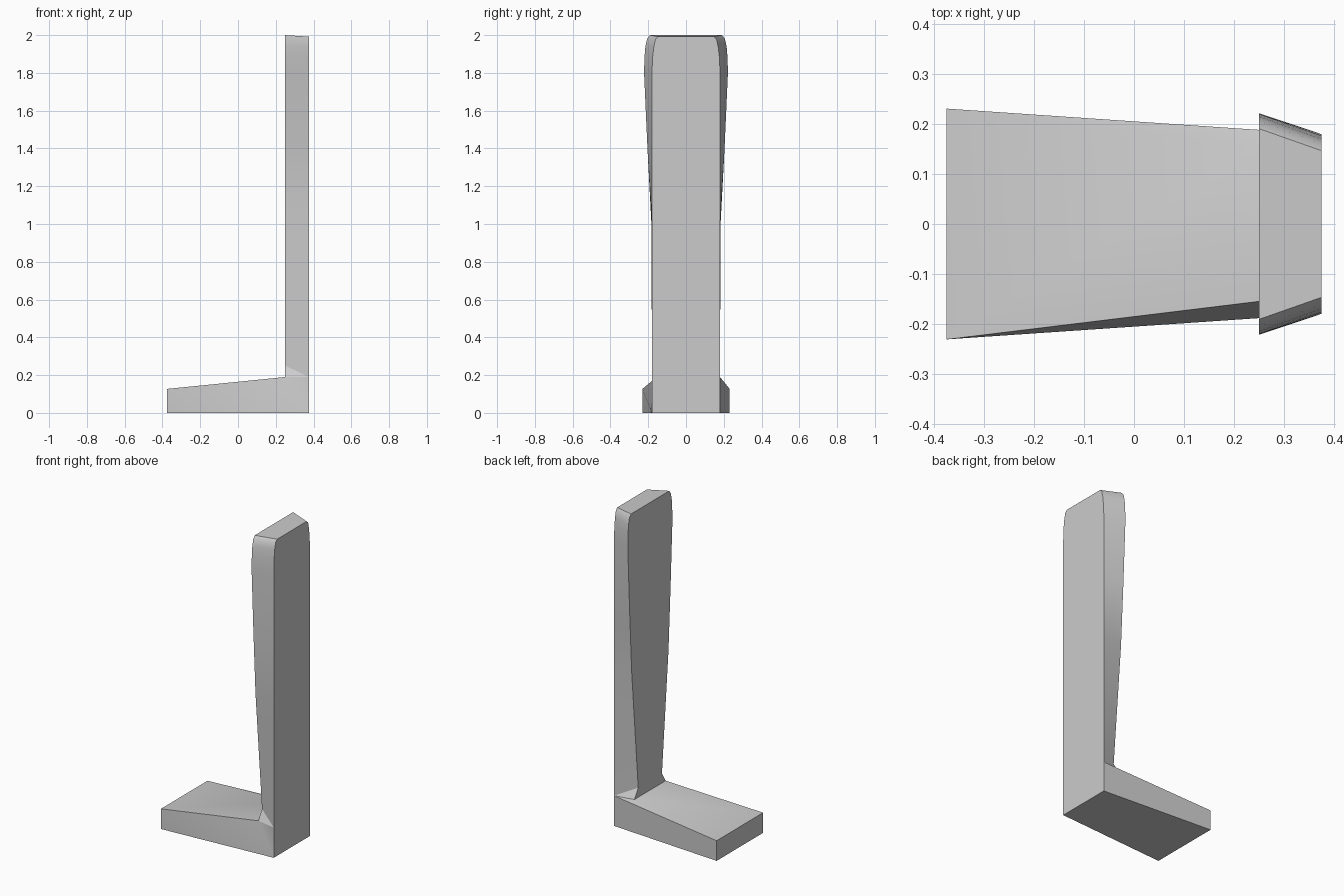
import bpy
import bmesh
import math

cube = bpy.data.objects.get("Cube")
if cube:
    bpy.data.objects.remove(cube, do_unlink=True)

# One plain colour
grey = bpy.data.materials.new("light grey")
grey.use_nodes = True
colour = (0.6, 0.6, 0.6, 1)
grey.diffuse_color = colour
grey.node_tree.nodes["Principled BSDF"].inputs["Base Color"].default_value = colour

END, INNER, OUTER = -0.375, 0.25, 0.375

# Upright: height, half-width of outer face, half-width of inner face
ROWS = [
    (1.0, 0.18, 0.183),
    (1.4, 0.18, 0.204),
    (1.8, 0.18, 0.222),
    (1.88, 0.177, 0.22),
    (1.94, 0.17, 0.215),
    (1.98, 0.161, 0.206),
    (2.0, 0.147, 0.191),
]

bm = bmesh.new()


def pair(x, y, z):
    """Matching points on the -y and +y sides."""
    return [bm.verts.new((x, s * y, z)) for s in (-1, 1)]


def across(a, b):
    """Flat strip joining the two sides."""
    bm.faces.new((a[0], a[1], b[1], b[0]))


# Foot corners
end_low = pair(END, 0.231, 0)
end_top = pair(END, 0.231, 0.127)
heel_low = pair(OUTER, 0.18, 0)
heel_top = pair(OUTER, 0.18, 0.19)
neck = pair(INNER, 0.155, 0.19)
neck_top = pair(INNER, 0.118, 0.25)

# Foot faces
across(end_low, heel_low)
across(end_low, end_top)
across(end_top, neck)
across(heel_low, heel_top)
across(neck, neck_top)

# Foot sides: the -y side is folded in to the neck, the +y side is upright
for tri in ((end_top, end_low, heel_low), (end_top, heel_low, neck),
            (neck, heel_low, heel_top)):
    bm.faces.new([p[0] for p in tri])
for tri in ((end_top, end_low, heel_low), (end_top, heel_low, heel_top),
            (end_top, heel_top, neck)):
    bm.faces.new([p[1] for p in tri])

# Small corner folds where the upright meets the foot
for side in (0, 1):
    bm.faces.new((neck[side], heel_top[side], neck_top[side]))

# Upright: loft the rows
outer, inner = heel_top, neck_top
for z, half_out, half_in in ROWS:
    new_outer = pair(OUTER, half_out, z - 0.008 * (z == 2.0))
    new_inner = pair(INNER, half_in, z)
    across(outer, new_outer)
    across(inner, new_inner)
    for side in (0, 1):
        bm.faces.new((outer[side], new_outer[side], new_inner[side], inner[side]))
    outer, inner = new_outer, new_inner
across(outer, inner)

bmesh.ops.recalc_face_normals(bm, faces=bm.faces)
mesh = bpy.data.meshes.new("chair_shell")
bm.to_mesh(mesh)
bm.free()
mesh.materials.append(grey)
shell = bpy.data.objects.new("chair_shell", mesh)
bpy.context.collection.objects.link(shell)

# Soft sides, crisp corners
bpy.ops.object.select_all(action='DESELECT')
shell.select_set(True)
bpy.context.view_layer.objects.active = shell
bpy.ops.object.shade_smooth_by_angle(angle=math.radians(30))
